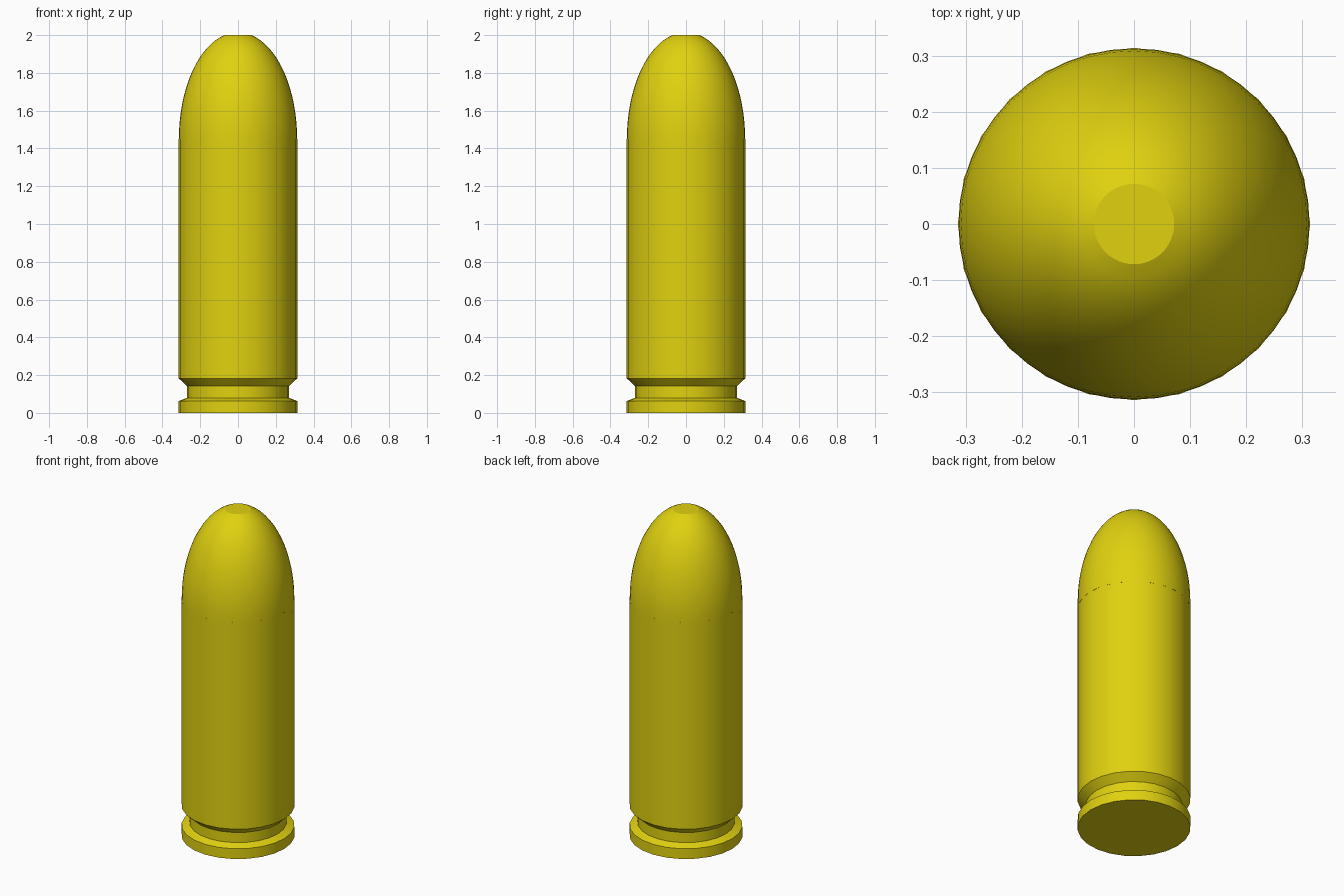
import bpy, bmesh, math

if "Cube" in bpy.data.objects:
    bpy.data.objects.remove(bpy.data.objects["Cube"])

brass = bpy.data.materials.new("yellow_brass")
brass.diffuse_color = (0.75, 0.64, 0.005, 1.0)
brass.use_nodes = True
brass.node_tree.nodes["Principled BSDF"].inputs["Base Color"].default_value = brass.diffuse_color


def lathe(name, profile, sides):
    """Closed solid of revolution from (radius, height) points."""
    bm = bmesh.new()
    rings = []
    for r, z in profile:
        rings.append([bm.verts.new((r * math.cos(2 * math.pi * i / sides),
                                    r * math.sin(2 * math.pi * i / sides), z))
                      for i in range(sides)])
    for lower, upper in zip(rings, rings[1:]):
        for i in range(sides):
            j = (i + 1) % sides
            bm.faces.new((lower[i], lower[j], upper[j], upper[i]))
    bm.faces.new(rings[0][::-1])
    bm.faces.new(rings[-1])
    mesh = bpy.data.meshes.new(name)
    bm.to_mesh(mesh)
    bm.free()
    mesh.materials.append(brass)
    obj = bpy.data.objects.new(name, mesh)
    bpy.context.collection.objects.link(obj)
    bpy.ops.object.select_all(action='DESELECT')
    obj.select_set(True)
    bpy.context.view_layer.objects.active = obj
    bpy.ops.object.shade_smooth_by_angle(angle=math.radians(20))
    return obj


# Straight case with rim and extractor groove
lathe("case", [(0.314, 0), (0.314, 0.063), (0.27, 0.08), (0.27, 0.142),
               (0.314, 0.183), (0.314, 1.45)], 24)

# Rounded nose with a small flat tip, seated in the case
base_z, height, radius = 1.45, 0.565, 0.313
end = math.asin((2.0 - base_z) / height)
nose = [(radius, 1.40)]
for k in range(17):
    a = end * k / 16
    nose.append((radius * math.cos(a), base_z + height * math.sin(a)))
lathe("nose", nose, 48)
